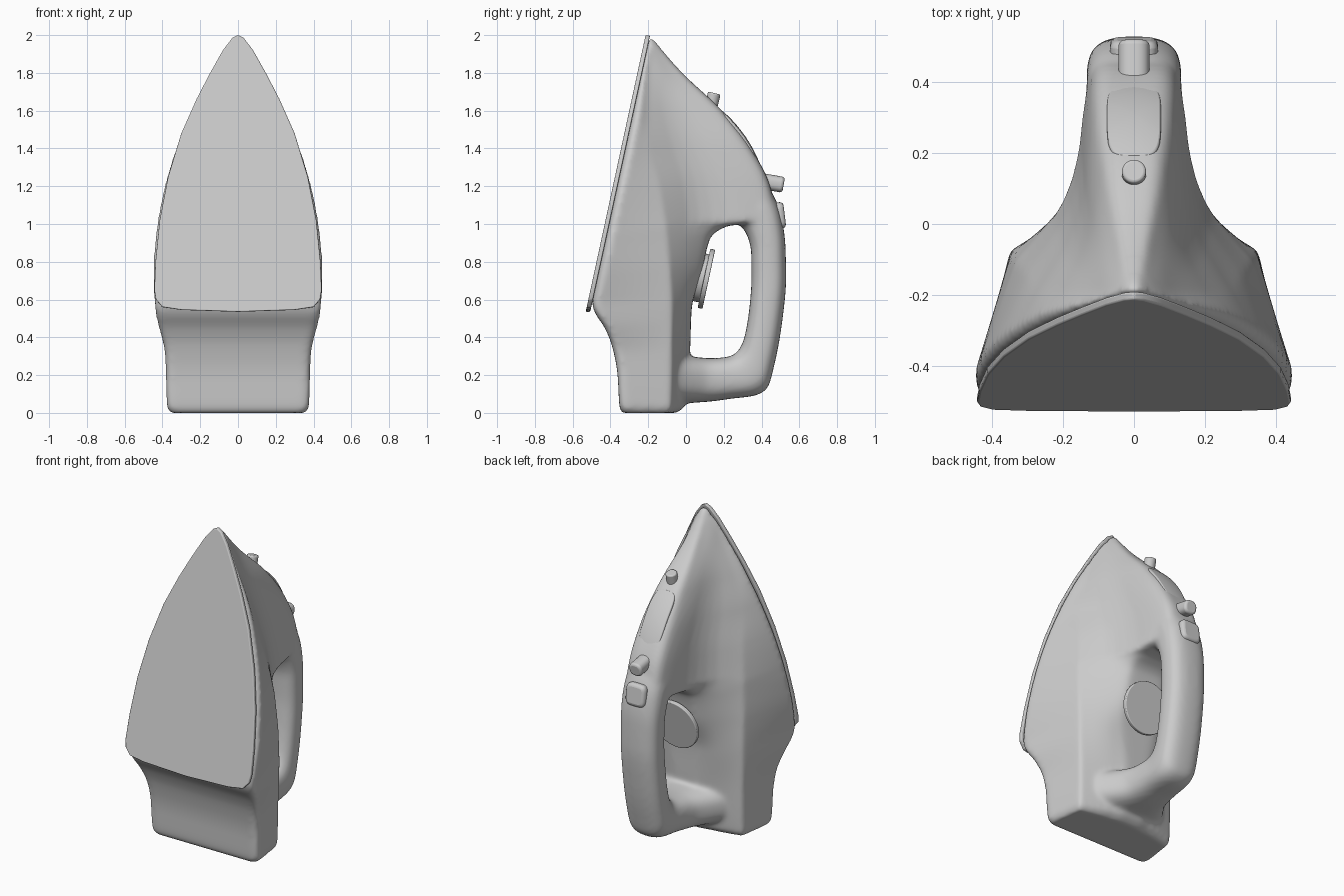
import bpy, bmesh, math
from mathutils import Vector

if "Cube" in bpy.data.objects:
    bpy.data.objects.remove(bpy.data.objects["Cube"])


def pchip(keys, z):
    """Monotone smooth interpolation of (z, value) pairs."""
    n = len(keys)
    d = [(keys[i + 1][1] - keys[i][1]) / (keys[i + 1][0] - keys[i][0]) for i in range(n - 1)]
    m = [d[0]] + [2 * a * b / (a + b) if a * b > 0 else 0 for a, b in zip(d, d[1:])] + [d[-1]]
    for i in range(n - 1):
        z0, z1 = keys[i][0], keys[i + 1][0]
        if z <= z1 or i == n - 2:
            h = z1 - z0
            t = min(max((z - z0) / h, 0), 1)
            return ((2*t**3 - 3*t*t + 1) * keys[i][1] + (t**3 - 2*t*t + t) * h * m[i]
                    + (3*t*t - 2*t**3) * keys[i + 1][1] + (t**3 - t*t) * h * m[i + 1])


def chaikin(pts, times):
    for _ in range(times):
        new = [pts[0]]
        for a, b in zip(pts, pts[1:]):
            new += [a.lerp(b, 0.25), a.lerp(b, 0.75)]
        pts = new + [pts[-1]]
    return pts


def loft(bm, rings):
    rows = [[bm.verts.new(p) for p in r] for r in rings]
    n = len(rows[0])
    for a, b in zip(rows, rows[1:]):
        for i in range(n):
            j = (i + 1) % n
            bm.faces.new((a[i], a[j], b[j], b[i]))
    bm.faces.new(rows[0][::-1])
    bm.faces.new(rows[-1])


def finish(name, bm, bevel=0, angle=35):
    bmesh.ops.recalc_face_normals(bm, faces=bm.faces)
    me = bpy.data.meshes.new(name)
    bm.to_mesh(me)
    bm.free()
    ob = bpy.data.objects.new(name, me)
    bpy.context.collection.objects.link(ob)
    if bevel:
        md = ob.modifiers.new("bevel", 'BEVEL')
        md.width, md.segments, md.limit_method = bevel, 3, 'ANGLE'
    bpy.ops.object.select_all(action='DESELECT')
    ob.select_set(True)
    bpy.context.view_layer.objects.active = ob
    bpy.ops.object.shade_smooth_by_angle(angle=math.radians(angle))
    return ob


def knob(name, hx, hy, depth, center, axis, power=2, bevel=0.008, sag=0):
    """Superellipse prism, z axis turned to the (y, z) axis; sag domes the top."""
    bm = bmesh.new()
    steps = [(-depth / 2, 1), (depth / 2, 1)]
    if sag:
        steps += [(depth / 2, k) for k in (.9, .75, .6, .4, .2, .05)]
    rings = []
    for z, k in steps:
        ring = []
        for i in range(48):
            a = math.tau * i / 48
            c, s = math.cos(a), math.sin(a)
            x = k * math.copysign(abs(c) ** (2 / power), c)
            y = k * math.copysign(abs(s) ** (2 / power), s)
            drop = sag * (y * y + .3 * x * x) if z > 0 else 0
            ring.append(Vector((hx * x, hy * y, z - drop)))
        rings.append(ring)
    loft(bm, rings)
    ob = finish(name, bm, bevel)
    ob.location = (0, *center)
    ob.rotation_euler.x = math.atan2(-axis[0], axis[1])
    return ob


# body stations: z, front half width, crease x, y, flank x, y, spine x, y, back y
stations = [
    (0.00, .36, .33, -.095, .20, -.07, .10, -.06, -.05),
    (0.03, .378, .342, -.08, .20, -.04, .10, -.02, -.01),
    (0.30, .387, .345, -.075, .20, -.02, .10, .01, .02),
    (0.55, .440, .350, -.075, .22, .00, .13, .025, .03),
    (0.75, .450, .348, -.085, .22, .02, .14, .08, .085),
    (0.93, .438, .338, -.10, .21, .04, .14, .12, .13),
    (0.99, .430, .334, -.105, .19, .06, .14, .19, .22),
    (1.02, .426, .330, -.11, .17, .085, .133, .42, .48),
    (1.20, .390, .305, -.14, .158, .07, .132, .37, .445),
    (1.40, .330, .275, -.19, .15, .01, .125, .26, .345),
    (1.60, .250, .210, -.20, .135, -.07, .10, .11, .19),
    (1.80, .142, .120, -.20, .09, -.13, .055, -.06, -.02),
    (1.92, .070, .060, -.19, .05, -.17, .03, -.14, -.125),
    (1.98, .022, .020, -.185, .018, -.18, .012, -.175, -.17)]
front = [(0, -.34), (.03, -.352), (.2, -.362), (.35, -.39), (.45, -.43), (.53, -.482), (.58, -.499)]

# body shell lofted upwards
bm = bmesh.new()
zs = sorted({round(1.98 * i / 70, 4) for i in range(71)} | {s[0] for s in stations})
rings = []
for z in zs:
    w, cx, cy, mx, my, sx, sy, yb = [pchip([(s[0], s[k]) for s in stations], z) for k in range(1, 9)]
    yf = pchip(front, z) if z < .58 else -.499 + .2165 * (z - .58)
    r = min(.035, w * .4, max((cy - yf) * .4, .002))
    half = [Vector((w - r, yf, z)), Vector((w - r * .25, yf + r * .3, z)), Vector((w, yf + r, z))]
    back = [Vector(p) for p in ((cx, cy, z), (mx, my, z), (sx, sy, z), (sx * .75, yb, z), (0, yb, z))]
    back += [Vector((-p.x, p.y, z)) for p in back[-2::-1]]
    rings.append(half + chaikin(back, 2) + [Vector((-p.x, p.y, z)) for p in half[::-1]])
loft(bm, rings)

# handle: outer (y, z), inner (y, z), half width
grip = [(-.10, .04, -.10, .36, .30), (.02, .052, .02, .30, .21), (.13, .06, .13, .29, .15),
        (.24, .075, .21, .295, .135), (.36, .09, .255, .31, .13), (.43, .13, .295, .36, .13),
        (.467, .25, .318, .44, .13), (.505, .45, .338, .58, .13), (.53, .70, .347, .72, .13),
        (.527, .88, .345, .85, .132), (.507, 1.03, .323, .94, .134), (.475, 1.13, .28, 1.0, .134),
        (.40, 1.24, .20, 1.06, .12)]
rings = []
for k in range(4 * len(grip) - 3):
    oy, oz, iy, iz, w = [pchip([(i, g[c]) for i, g in enumerate(grip)], k / 4) for c in range(5)]
    a, b = Vector((0, oy, oz)), Vector((0, iy, iz))
    ring = []
    for i in range(32):
        t = math.tau * i / 32
        c, s = math.cos(t), math.sin(t)
        p = (a + b) / 2 + (a - b) / 2 * math.copysign(abs(c) ** .75, c)
        p.x = w * math.copysign(abs(s) ** .75, s)
        ring.append(p)
    rings.append(ring)
loft(bm, rings)

# fuse and blend body with handle
body = finish("body_and_handle", bm, angle=180)
rm = body.modifiers.new("fuse", 'REMESH')
rm.mode, rm.voxel_size, rm.use_smooth_shade = 'VOXEL', 0.012, True
sm = body.modifiers.new("blend", 'SMOOTH')
sm.factor, sm.iterations = 0.5, 14

# soleplate: half outline in x, z laid on the tilted front
outline = [(.03, 1.985), (.08, 1.92), (.15, 1.795), (.22, 1.66), (.30, 1.48), (.37, 1.25),
           (.415, 1.02), (.437, .80), (.443, .65), (.435, .60), (.40, .56), (.30, .545)]
pts = [(0, 2.0)] + outline + [(0, .535)] + [(-x, z) for x, z in outline[::-1]]
bm = bmesh.new()
loft(bm, [[Vector((x, -.53 + .2165 * (z - .54) + d, z)) for x, z in pts] for d in (0, .024)])
finish("soleplate", bm, 0.006)

# temperature dial inside the grip opening
knob("temperature_dial", .16, .16, .026, (.108, .71), (.977, -.21), bevel=.005)
knob("dial_base", .13, .13, .09, (.055, .721), (.977, -.21))

# controls along the spine
knob("spray_button", .034, .034, .14, (.133, 1.625), (.24, .97))
knob("tank_cover", .076, .176, .05, (.292, 1.452), (.82, .57), power=4, bevel=.006, sag=.022)
knob("steam_slider", .044, .042, .14, (.448, 1.219), (.98, -.17), power=2.5, bevel=.014)
knob("steam_button", .068, .07, .09, (.478, 1.043), (.985, .12), power=4, bevel=.02)
